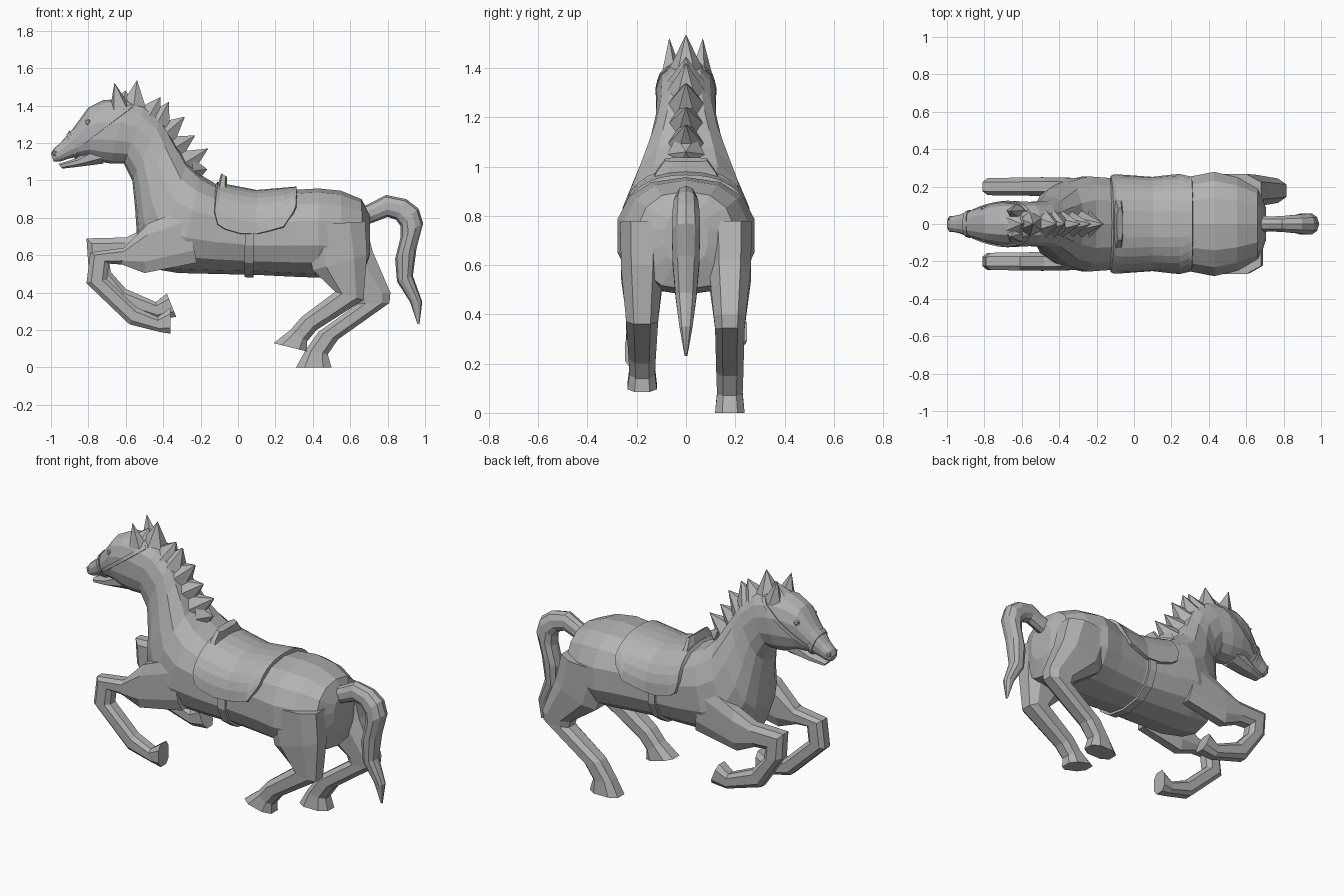
import bpy, bmesh, math
from mathutils import Vector
from mathutils.bvhtree import BVHTree

grey = bpy.data.materials.new("plain grey")
grey.diffuse_color = (0.45, 0.45, 0.45, 1)


def finish(name, bm):
    bmesh.ops.recalc_face_normals(bm, faces=bm.faces)
    me = bpy.data.meshes.new(name)
    bm.to_mesh(me)
    ob = bpy.data.objects.new(name, me)
    bpy.context.collection.objects.link(ob)
    me.materials.append(grey)
    return ob


def ring_point(s, ang, power, cy=0, grow=0):
    """Point on a cross-section given by its two outline points and half width."""
    a, b = Vector((s[0], 0, s[1])), Vector((s[2], 0, s[3]))
    mid, half = (a + b) / 2, (a - b) / 2
    half *= 1 + grow / half.length
    c, q = math.cos(ang), math.sin(ang)
    c = math.copysign(abs(c) ** power, c)
    q = math.copysign(abs(q) ** power, q)
    return mid + half * c + Vector((0, cy + (s[4] + grow) * q, 0))


def loft(name, secs, n=12, power=0.85, cy=0, grow=0):
    bm = bmesh.new()
    off = math.pi / n if n <= 8 else 0
    fix = 1 / math.cos(off) ** power
    rings = []
    for s in secs:
        ring = []
        for i in range(n):
            p = ring_point(s, 2 * math.pi * i / n + off, power, 0, grow)
            if n <= 8:
                m = Vector(((s[0] + s[2]) / 2, 0, (s[1] + s[3]) / 2))
                p = m + (p - m) * fix
            p.y += cy
            ring.append(bm.verts.new(p))
        rings.append(ring)
    for r, q in zip(rings, rings[1:]):
        for i in range(n):
            j = (i + 1) % n
            bm.faces.new((r[i], r[j], q[j], q[i]))
    bm.faces.new(rings[0])
    bm.faces.new(rings[-1])
    return finish(name, bm)


def spike(name, base, tip, r, sides=5, wide=1.0):
    bm = bmesh.new()
    base, tip = Vector(base), Vector(tip)
    d = tip - base
    bmesh.ops.create_cone(bm, cap_ends=True, segments=sides, radius1=r, radius2=0.001, depth=d.length)
    along = d.normalized()
    side = Vector((0, 1, 0))
    fwd = side.cross(along).normalized()
    for v in bm.verts:
        v.co = (base + tip) / 2 + fwd * v.co.x + side * v.co.y * wide + along * v.co.z
    return finish(name, bm)


# Torso, neck and head: top point, bottom point, half width
body = [
    (0.705, 0.82, 0.705, 0.60, 0.09), (0.66, 0.90, 0.67, 0.50, 0.20),
    (0.55, 0.945, 0.55, 0.48, 0.255), (0.43, 0.957, 0.43, 0.48, 0.285),
    (0.31, 0.95, 0.30, 0.485, 0.26), (0.10, 0.932, 0.10, 0.495, 0.235),
    (-0.10, 0.97, -0.12, 0.50, 0.25), (-0.20, 1.03, -0.32, 0.505, 0.26),
    (-0.27, 1.10, -0.47, 0.53, 0.23), (-0.31, 1.17, -0.54, 0.70, 0.19),
    (-0.36, 1.25, -0.55, 0.85, 0.15), (-0.41, 1.33, -0.565, 1.00, 0.125),
    (-0.50, 1.40, -0.61, 1.09, 0.12), (-0.60, 1.435, -0.68, 1.09, 0.125),
    (-0.72, 1.43, -0.74, 1.10, 0.115), (-0.80, 1.39, -0.79, 1.12, 0.10),
    (-0.88, 1.28, -0.84, 1.13, 0.075), (-0.95, 1.20, -0.91, 1.115, 0.05),
    (-0.985, 1.17, -0.955, 1.10, 0.042), (-1.0, 1.14, -0.985, 1.10, 0.028)]
horse = loft("horse_body", body, 14)


def section(t):
    i = min(int(t), len(body) - 2)
    return [a + (b - a) * (t - i) for a, b in zip(body[i], body[i + 1])]


loft("lower_jaw", [(-0.74, 1.20, -0.72, 1.09, 0.07), (-0.86, 1.12, -0.86, 1.072, 0.05),
                   (-0.96, 1.088, -0.94, 1.063, 0.03)], 8)

# Hind legs: front point, back point, half width
loft("hind_leg_right", [
    (0.35, 0.76, 0.68, 0.78, 0.09), (0.40, 0.52, 0.69, 0.60, 0.085),
    (0.52, 0.405, 0.67, 0.36, 0.065), (0.34, 0.27, 0.42, 0.20, 0.055),
    (0.28, 0.20, 0.37, 0.14, 0.052), (0.19, 0.13, 0.37, 0.085, 0.06)], 8, 0.75, -0.178)
loft("hind_leg_left", [
    (0.35, 0.76, 0.68, 0.78, 0.09), (0.45, 0.50, 0.72, 0.62, 0.085),
    (0.63, 0.375, 0.815, 0.40, 0.065), (0.64, 0.34, 0.81, 0.345, 0.06),
    (0.43, 0.19, 0.535, 0.15, 0.055), (0.36, 0.09, 0.48, 0.07, 0.052),
    (0.31, 0.0, 0.50, 0.0, 0.06)], 8, 0.75, 0.178)

# Folded front legs
loft("front_leg_right", [
    (-0.28, 0.85, -0.22, 0.56, 0.045), (-0.48, 0.77, -0.50, 0.505, 0.05),
    (-0.61, 0.64, -0.62, 0.55, 0.048), (-0.79, 0.615, -0.69, 0.555, 0.046),
    (-0.81, 0.45, -0.70, 0.47, 0.046), (-0.58, 0.23, -0.54, 0.32, 0.042),
    (-0.42, 0.19, -0.43, 0.27, 0.042), (-0.36, 0.18, -0.36, 0.32, 0.048)], 8, 0.7, -0.2)
loft("front_leg_left", [
    (-0.28, 0.85, -0.22, 0.56, 0.045), (-0.48, 0.75, -0.50, 0.51, 0.05),
    (-0.60, 0.695, -0.62, 0.565, 0.048), (-0.81, 0.69, -0.69, 0.57, 0.046),
    (-0.80, 0.54, -0.68, 0.51, 0.046), (-0.66, 0.33, -0.60, 0.42, 0.042),
    (-0.43, 0.26, -0.44, 0.35, 0.042), (-0.33, 0.27, -0.38, 0.395, 0.048)], 8, 0.7, 0.2)

# Tail
loft("tail", [
    (0.67, 0.86, 0.68, 0.76, 0.045), (0.72, 0.885, 0.75, 0.785, 0.042),
    (0.79, 0.922, 0.80, 0.805, 0.045), (0.90, 0.90, 0.845, 0.79, 0.052),
    (0.965, 0.85, 0.87, 0.755, 0.058), (0.99, 0.77, 0.87, 0.70, 0.06),
    (0.955, 0.64, 0.84, 0.58, 0.057), (0.935, 0.49, 0.85, 0.46, 0.045),
    (0.985, 0.35, 0.92, 0.35, 0.028), (0.97, 0.23, 0.958, 0.235, 0.006)], 10, 0.95)

# Spiky mane along the crest, forelock, ears
tufts = [(-0.62, 1.40, -0.60, 1.48), (-0.56, 1.38, -0.54, 1.535), (-0.475, 1.345, -0.415, 1.445),
         (-0.43, 1.31, -0.37, 1.42), (-0.39, 1.25, -0.285, 1.34), (-0.345, 1.17, -0.23, 1.24),
         (-0.29, 1.09, -0.16, 1.17), (-0.24, 1.05, -0.165, 1.06)]
for i, (x, z, tx, tz) in enumerate(tufts):
    spike(f"mane_tuft_{i + 1}", (x, 0, z), (tx, 0, tz), 0.085, 6, 0.9)
for s, side in ((-1, "right"), (1, "left")):
    spike(f"ear_{side}", (-0.63, s * 0.06, 1.38), (-0.66, s * 0.068, 1.52), 0.06, 5, 0.75)
    # Eyes and nostrils
    for part, pos, r in (("eye", (-0.80, s * 0.078, 1.31), 0.022),
                         ("nostril", (-0.978, s * 0.028, 1.145), 0.018)):
        bm = bmesh.new()
        bmesh.ops.create_icosphere(bm, subdivisions=1, radius=r)
        bmesh.ops.translate(bm, verts=bm.verts, vec=pos)
        finish(f"{part}_{side}", bm)

# Saddle flap draped on the back: position along body, angle reached down the side
bm = bmesh.new()
rows = []
for t, deg in ((3.97, 56), (4.05, 66), (4.3, 84), (4.7, 88), (5, 90), (5.4, 91), (5.8, 89), (6, 85), (6.15, 72)):
    rows.append([bm.verts.new(ring_point(section(t), math.radians(deg) * k / 7, 0.85, 0, 0.006))
                 for k in range(-7, 8)])
for r, q in zip(rows, rows[1:]):
    for i in range(14):
        bm.faces.new((r[i], r[i + 1], q[i + 1], q[i]))
saddle = finish("saddle", bm)
mod = saddle.modifiers.new("thickness", 'SOLIDIFY')
mod.thickness, mod.offset = 0.022, 0
loft("saddle_pommel", [(-0.11, 0.95, -0.05, 0.93, 0.14), (-0.105, 0.985, -0.06, 0.975, 0.12),
                       (-0.09, 1.037, -0.06, 1.02, 0.085)], 8, 0.6)

# Girth strap and bridle noseband
loft("girth_strap", [section(5.08), section(5.3)], 14, 0.85, 0, 0.014)
loft("bridle_noseband", [section(16.25), section(16.5)], 14, 0.85, 0, 0.007)

# Bridle cheek straps laid on the head
head = bmesh.new()
head.from_mesh(horse.data)
tree = BVHTree.FromBMesh(head)
bm = bmesh.new()
last = None
for k in range(17):
    p = Vector((-0.57, 0, 1.40)).lerp(Vector((-0.86, 0, 1.18)), k / 16)
    pair = []
    for w in (-0.01, 0.01):
        q = p + Vector((-0.6, 0, 0.8)) * w
        hit = tree.ray_cast(Vector((q.x, -1, q.z)), Vector((0, 1, 0)))[0]
        if hit:
            pair.append(bm.verts.new(hit + Vector((0, -0.003, 0))))
    if len(pair) == 2:
        if last:
            bm.faces.new((last[0], last[1], pair[1], pair[0]))
        last = pair
strap = finish("bridle_cheek_straps", bm)
mod = strap.modifiers.new("thickness", 'SOLIDIFY')
mod.thickness, mod.offset = 0.008, 0
strap.modifiers.new("both sides", 'MIRROR').use_axis = (False, True, False)
head.free()
